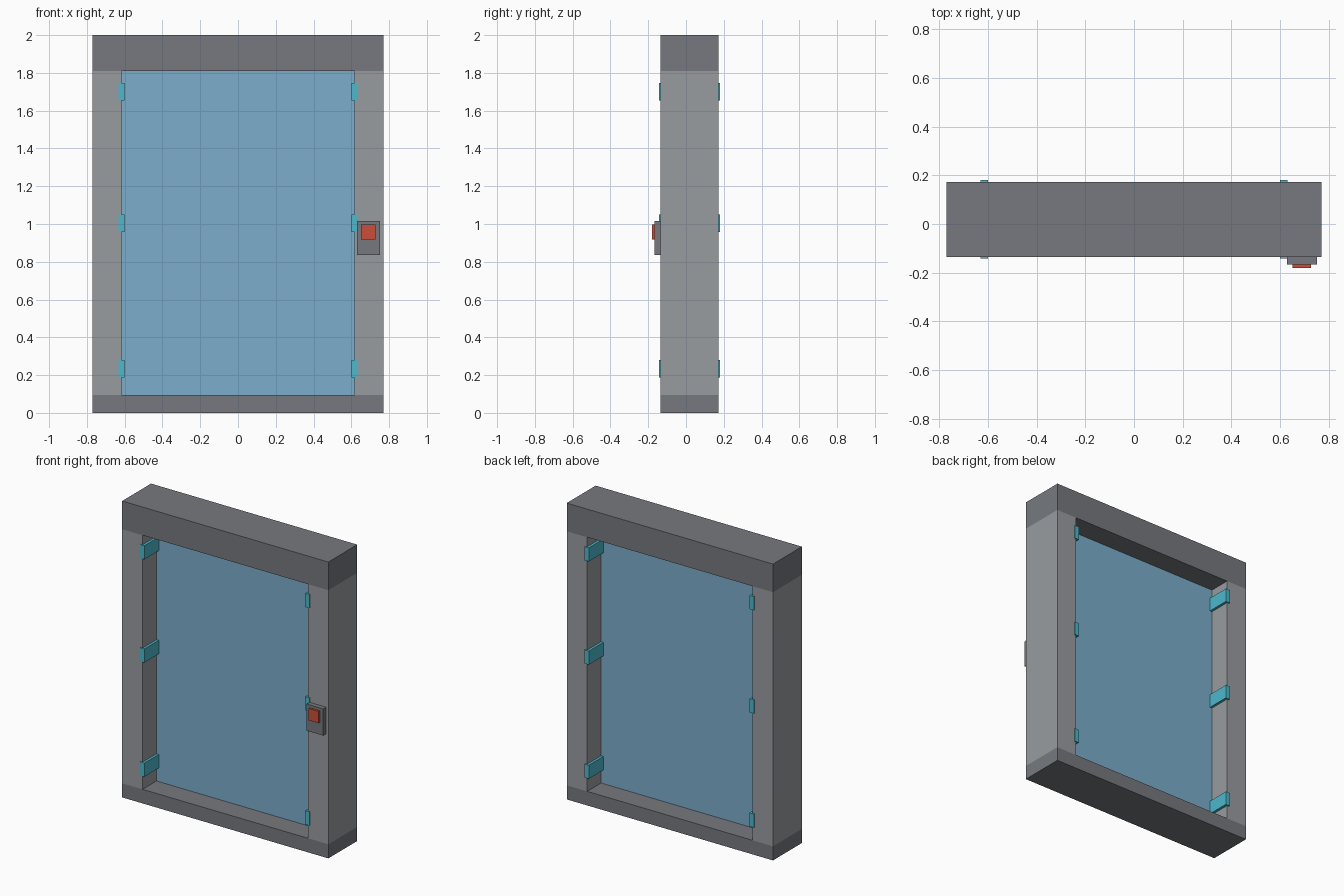
import bpy

if "Cube" in bpy.data.objects:
    bpy.data.objects.remove(bpy.data.objects["Cube"])


def material(name, hex_code):
    # sRGB hex to linear diffuse colour
    rgb = [int(hex_code[i:i + 2], 16) / 255 for i in (0, 2, 4)]
    lin = [c / 12.92 if c <= 0.04045 else ((c + 0.055) / 1.055) ** 2.4 for c in rgb]
    m = bpy.data.materials.new(name)
    m.diffuse_color = (*lin, 1)
    m.use_nodes = True
    m.node_tree.nodes["Principled BSDF"].inputs["Base Color"].default_value = m.diffuse_color
    return m


light_grey = material("light grey", "999CA0")
dark_grey = material("dark grey", "76797E")
glass_blue = material("glass blue", "7CAECB")
cyan = material("cyan", "4DB8CC")
red = material("red", "CC4F38")


def box(name, x, y, z, mat):
    bpy.ops.mesh.primitive_cube_add(size=1, location=[sum(r) / 2 for r in (x, y, z)])
    o = bpy.context.object
    o.name = name
    o.scale = [r[1] - r[0] for r in (x, y, z)]
    bpy.ops.object.transform_apply(location=False, rotation=False, scale=True)
    o.data.materials.append(mat)
    return o


W, INNER = 0.77, 0.617
DEPTH = (-0.136, 0.172)
SILL, HEAD = 0.095, 1.81

# frame
box("header", (-W, W), DEPTH, (HEAD, 2), dark_grey)
box("sill", (-W, W), DEPTH, (0, SILL), dark_grey)
for side, s in (("left", -1), ("right", 1)):
    box(side + "_post", sorted((s * INNER, s * W)), DEPTH, (SILL, HEAD), light_grey)
    # clips wrapped through the opening edge
    for i, z in enumerate((0.233, 1.003, 1.70)):
        box(f"{side}_clip_{i + 1}", sorted((s * 0.60, s * 0.632)), (-0.142, 0.18),
            (z - 0.046, z + 0.046), cyan)

# glass pane in mid depth
box("glass_pane", (-INNER, INNER), (0.012, 0.024), (SILL, HEAD), glass_blue)

# control box and button
box("control_box", (0.63, 0.753), (-0.167, -0.134), (0.836, 1.016), dark_grey)
box("button", (0.652, 0.728), (-0.18, -0.165), (0.918, 0.997), red)
